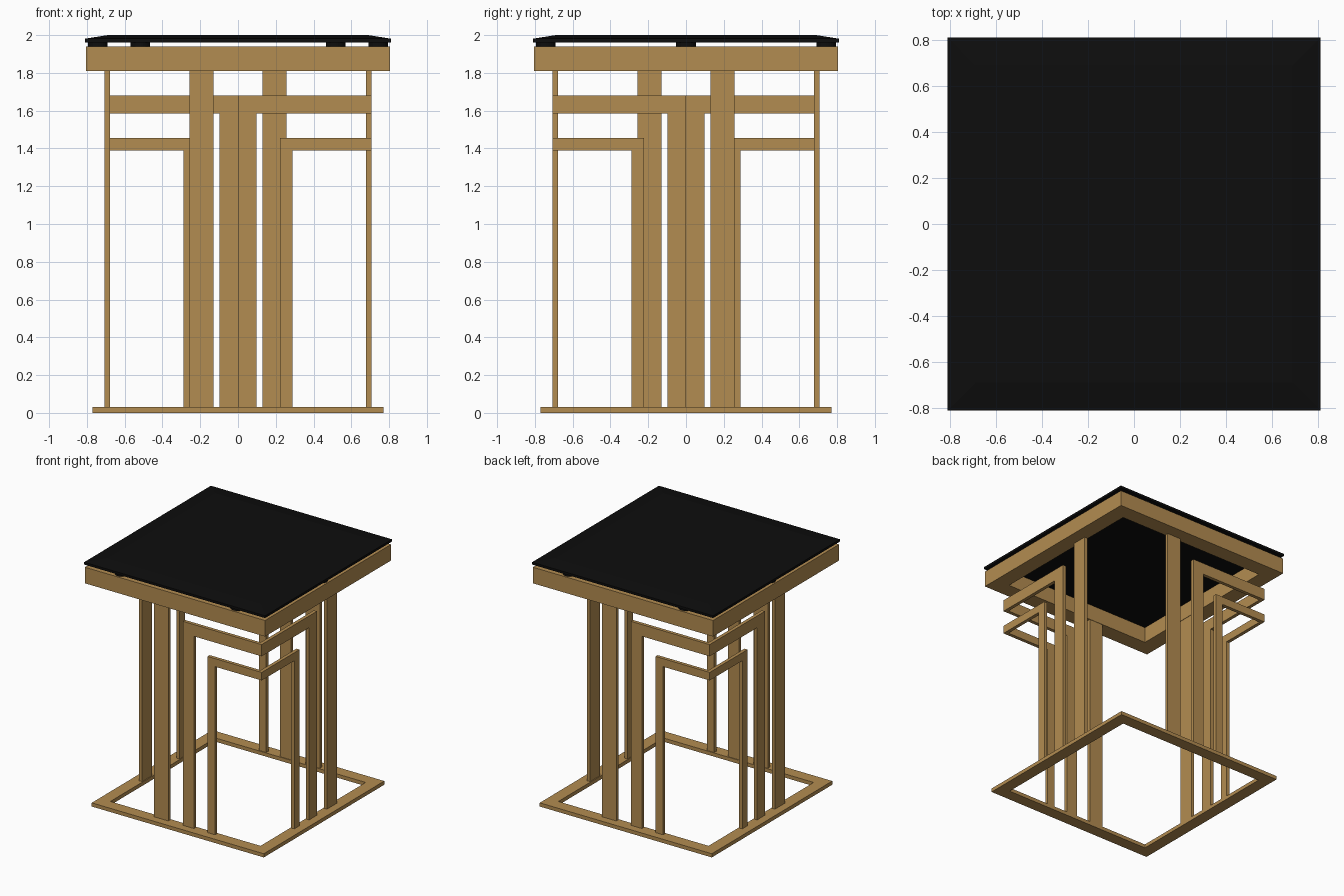
import bpy, bmesh
from mathutils import Matrix

cube = bpy.data.objects.get("Cube")
if cube:
    bpy.data.objects.remove(cube, do_unlink=True)


def make_material(name, color):
    m = bpy.data.materials.new(name)
    m.use_nodes = True
    m.diffuse_color = color
    bsdf = next(n for n in m.node_tree.nodes if n.type == 'BSDF_PRINCIPLED')
    bsdf.inputs["Base Color"].default_value = color
    return m


BRONZE = make_material("warm bronze", (0.45, 0.262, 0.082, 1))
BLACK = make_material("black glass", (0.004, 0.004, 0.004, 1))

OUT, IN = 0.706, 0.678      # outer and inner planes of the upright plates
BASE_TOP, RAIL_BOTTOM, RAIL_TOP = 0.03, 1.81, 1.94


def finish(name, bm, mat):
    bmesh.ops.recalc_face_normals(bm, faces=bm.faces)
    mesh = bpy.data.meshes.new(name)
    bm.to_mesh(mesh)
    bm.free()
    mesh.materials.append(mat)
    obj = bpy.data.objects.new(name, mesh)
    bpy.context.collection.objects.link(obj)
    return obj


def loft(bm, loops, closed=False):
    """Skin matching vertex loops; cap the ends unless the loops close."""
    rows = [[bm.verts.new(p) for p in loop] for loop in loops]
    pairs = list(zip(rows, rows[1:]))
    if closed:
        pairs.append((rows[-1], rows[0]))
    else:
        bm.faces.new(rows[0])
        bm.faces.new(rows[-1])
    n = len(rows[0])
    for a, b in pairs:
        for i in range(n):
            j = (i + 1) % n
            bm.faces.new((a[i], a[j], b[j], b[i]))


def square(r, z):
    return [(-r, -r, z), (r, -r, z), (r, r, z), (-r, r, z)]


def square_ring(name, outer, inner, z0, z1):
    bm = bmesh.new()
    loft(bm, [square(outer, z0), square(outer, z1),
              square(inner, z1), square(inner, z0)], closed=True)
    return finish(name, bm, BRONZE)


def corner_pair(name, profile):
    """Plate on the front, reflected across the corner diagonal to the side,
    then repeated at the opposite corner."""
    for half, angle in (("front", 0), ("back", 3.14159265)):
        bm = bmesh.new()
        front = [(x, -OUT, z) for x, z in profile]
        back = [(min(x, IN), -IN, z) for x, z in profile]
        loft(bm, [front, back])
        # open the mitre so both halves weld into one piece
        mitre = [f for f in bm.faces
                 if all(abs(v.co.x + v.co.y) < 1e-5 for v in f.verts)]
        bmesh.ops.delete(bm, geom=mitre, context='FACES_ONLY')
        copy = bmesh.ops.duplicate(bm, geom=bm.verts[:] + bm.edges[:] + bm.faces[:])
        for g in copy["geom"]:
            if isinstance(g, bmesh.types.BMVert):
                g.co.x, g.co.y = -g.co.y, -g.co.x
        bmesh.ops.remove_doubles(bm, verts=bm.verts, dist=1e-5)
        bmesh.ops.rotate(bm, verts=bm.verts, matrix=Matrix.Rotation(angle, 3, 'Z'))
        finish(half + "_" + name, bm, BRONZE)


def arch_profile(x0, width, bar_bottom, bar_top):
    x1 = x0 + width
    return [(x0, BASE_TOP), (x1, BASE_TOP), (x1, bar_bottom),
            (OUT, bar_bottom), (OUT, bar_top), (x0, bar_top)]


# Base and top rails
square_ring("base_frame", 0.77, 0.672, 0, BASE_TOP)
square_ring("top_frame", 0.806, 0.675, RAIL_BOTTOM, RAIL_TOP)

# Nested arches wrapping two opposite corners, and full height posts
corner_pair("tall_arch", arch_profile(0.0, 0.099, 1.585, 1.68))
corner_pair("low_arch", arch_profile(0.222, 0.067, 1.39, 1.455))
corner_pair("posts", [(-0.257, BASE_TOP), (-0.129, BASE_TOP),
                      (-0.129, RAIL_BOTTOM), (-0.257, RAIL_BOTTOM)])

# Table top with a shallow chamfer around its edge
bm = bmesh.new()
loft(bm, [square(0.81, 1.962), square(0.81, 1.981), square(0.69, 2.0)])
finish("table_top", bm, BLACK)

# Pads between rail and table top
bm = bmesh.new()
for sx in (-1, 1):
    for x, y in ((0.742, 0), (0.517, 0.742), (0.517, -0.742)):
        bmesh.ops.create_cone(bm, cap_ends=True, segments=24, radius1=0.052,
                              radius2=0.052, depth=1.962 - RAIL_TOP,
                              matrix=Matrix.Translation((sx * x, y, (1.962 + RAIL_TOP) / 2)))
pads = finish("support_pads", bm, BLACK)
